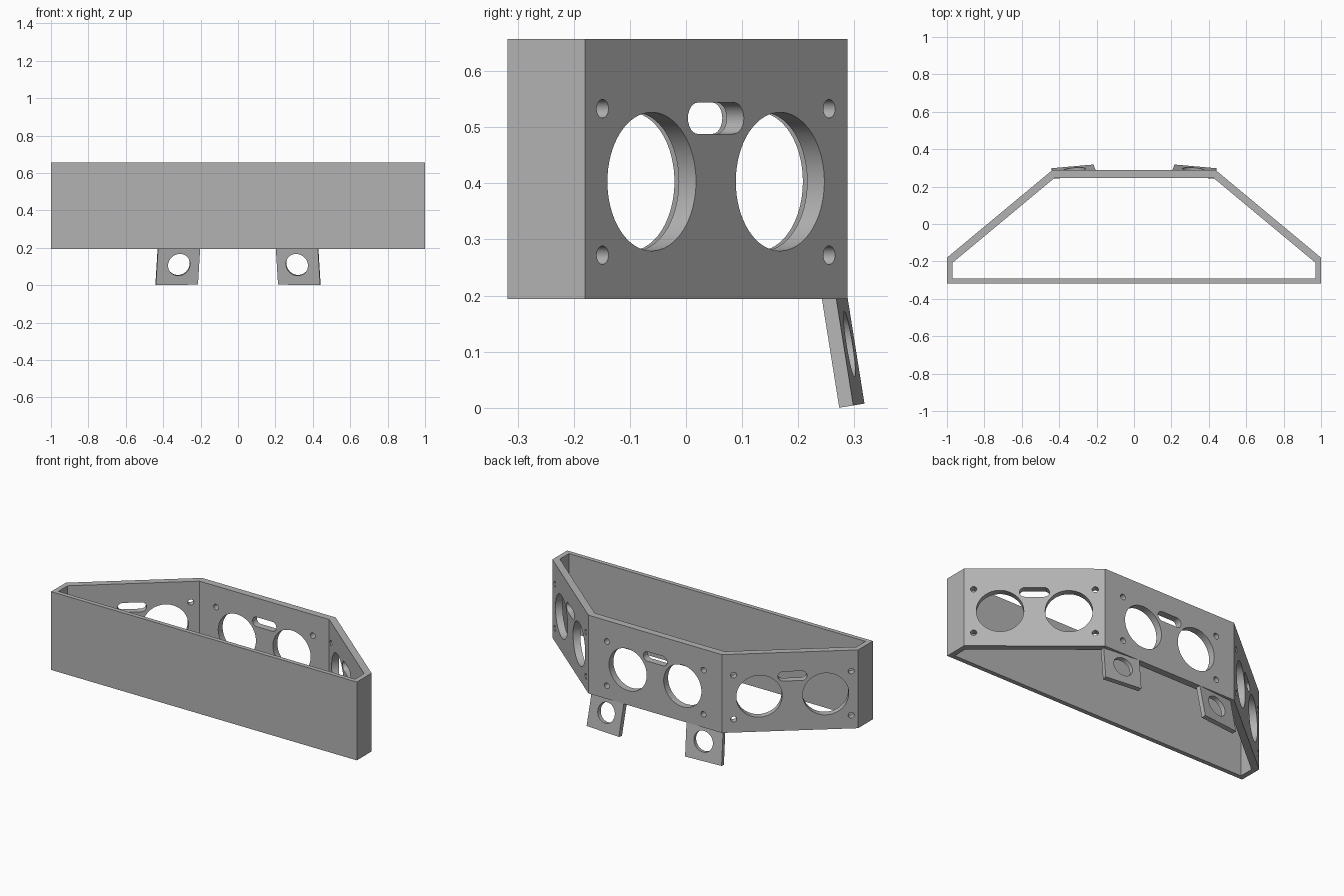
import bpy, bmesh
from math import sin, cos, pi
from mathutils import Matrix, Vector

cube = bpy.data.objects.get("Cube")
if cube:
    bpy.data.objects.remove(cube, do_unlink=True)

grey = bpy.data.materials.new("plain_grey")
grey.use_nodes = True
colour = (0.45, 0.45, 0.45, 1)
grey.diffuse_color = colour
grey.node_tree.nodes["Principled BSDF"].inputs["Base Color"].default_value = colour


def frame(origin, u, n, w):
    """Outlines lie in the u-w plane and are extruded along n."""
    m = Matrix((u, n, w)).transposed().to_4x4()
    m.translation = Vector(origin)
    return m


def prisms(name, items):
    """One mesh of separate prisms, each (outline, frame, near, far)."""
    bm = bmesh.new()
    for outline, m, near, far in items:
        a, b = ([bm.verts.new(m @ Vector((x, d, z))) for x, z in outline] for d in (near, far))
        bm.faces.new(a)
        bm.faces.new(b[::-1])
        for i in range(len(a)):
            bm.faces.new((a[i - 1], a[i], b[i], b[i - 1]))
    bmesh.ops.recalc_face_normals(bm, faces=bm.faces)
    me = bpy.data.meshes.new(name)
    bm.to_mesh(me)
    bm.free()
    me.materials.append(grey)
    ob = bpy.data.objects.new(name, me)
    bpy.context.collection.objects.link(ob)
    return ob


def select(ob):
    bpy.ops.object.select_all(action='DESELECT')
    ob.select_set(True)
    bpy.context.view_layer.objects.active = ob


def cut(ob, items):
    cutter = prisms("cutter", items)
    cutter.hide_render = True
    mod = ob.modifiers.new("cut", 'BOOLEAN')
    mod.operation, mod.solver, mod.object = 'DIFFERENCE', 'EXACT', cutter
    select(ob)
    bpy.ops.object.modifier_apply(modifier=mod.name)
    bpy.data.objects.remove(cutter, do_unlink=True)


def round_hole(x, z, r, length=0, n=48):
    """Circle, or a slot when length is the gap between end centres."""
    pts = []
    for side in (1, -1):
        for i in range(n // 2 + (1 if length else 0)):
            t = -pi / 2 + 2 * pi * i / n
            pts.append((x + side * (length / 2 + r * cos(t)), z + side * r * sin(t)))
    return pts


def mirrored(half):
    return half + [(-x, y) for x, y in reversed(half)]


# Open housing: six-sided ring of walls
upright = frame((0, 0, 0), (1, 0, 0), (0, 0, 1), (0, 1, 0))
bottom, top = 0.194, 0.657
outer = mirrored([(1, -0.318), (1, -0.18), (0.437, 0.288)])
inner = mirrored([(0.97, -0.292), (0.97, -0.207), (0.424, 0.247)])
housing = prisms("housing", [(outer, upright, bottom, top)])
cut(housing, [(inner, upright, bottom - 0.1, top + 0.1)])

# Twin openings, slot and screw holes in the three rear panels
up = (0, 0, 1)
panels = [
    frame((0, 0.288, 0), (1, 0, 0), (0, 1, 0), up),
    frame((0.72, 0.054, 0), (0.769, -0.639, 0), (0.639, 0.769, 0), up),
    frame((-0.729, 0.046, 0), (-0.769, -0.639, 0), (-0.639, 0.769, 0), up),
]
outlines = [round_hole(0, 0.516, 0.028, 0.1, 24)]
for s in (-1, 1):
    outlines.append(round_hole(s * 0.179, 0.403, 0.1235, n=64))
    outlines += [round_hole(s * 0.316, z, 0.0165, n=24) for z in (0.272, 0.533)]
cut(housing, [(o, m, -0.055, 0.03) for m in panels for o in outlines])

# Two splayed mounting tabs under the rear wall
tabs = []
for name, s in (("left_tab", 1), ("right_tab", -1)):
    u = Vector((s * 0.996, -0.088, -0.015))
    n = Vector((s * 0.1, 0.983, 0.155))
    w = Vector((s * -0.06, -0.157, 0.985))
    m = frame((s * 0.214, 0.293, 0.0035), u, n, w)
    tab = prisms(name, [([(0, 0), (0.226, 0), (0.226, 0.2), (0, 0.2)], m, 0, 0.0255)])
    cut(tab, [(round_hole(0.108, 0.109, 0.059), m, -0.05, 0.07)])
    tabs.append(tab)

# Smooth bores, crisp edges
for ob in [housing] + tabs:
    select(ob)
    bpy.ops.object.shade_smooth_by_angle(angle=pi / 6)
